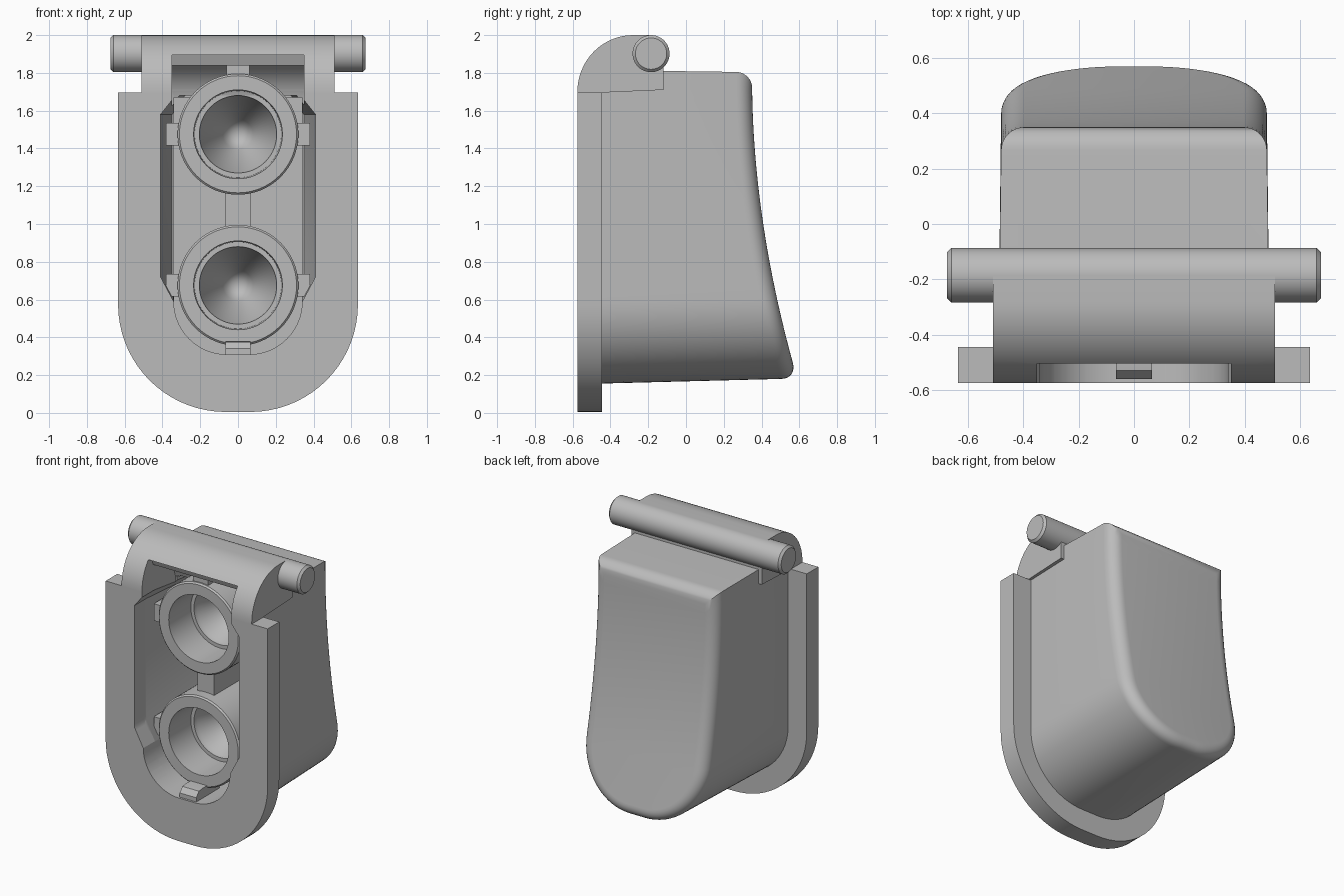
import bpy, bmesh, math
from math import sin, cos, pi

if "Cube" in bpy.data.objects:
    bpy.data.objects.remove(bpy.data.objects["Cube"])

grey = bpy.data.materials.new("plain grey")
grey.use_nodes = True
grey.diffuse_color = (0.5, 0.5, 0.5, 1)
grey.node_tree.nodes["Principled BSDF"].inputs["Base Color"].default_value = (0.5, 0.5, 0.5, 1)


def finish(name, bm, smooth=True):
    bmesh.ops.recalc_face_normals(bm, faces=bm.faces)
    mesh = bpy.data.meshes.new(name)
    bm.to_mesh(mesh)
    bm.free()
    mesh.materials.append(grey)
    obj = bpy.data.objects.new(name, mesh)
    bpy.context.collection.objects.link(obj)
    if smooth:
        shade(obj)
    return obj


def shade(obj):
    bpy.ops.object.select_all(action='DESELECT')
    obj.select_set(True)
    bpy.context.view_layer.objects.active = obj
    bpy.ops.object.shade_smooth_by_angle(angle=math.radians(30))


def loft(name, rings, strips=False):
    """Skin closed rings of equal length and cap both ends."""
    bm = bmesh.new()
    loops = [[bm.verts.new(p) for p in ring] for ring in rings]
    n = len(loops[0])
    for a, b in zip(loops, loops[1:]):
        for i in range(n):
            j = (i + 1) % n
            bm.faces.new((a[i], a[j], b[j], b[i]))
    for loop in (loops[0], loops[-1]):
        if strips:
            for i in range(n // 2 - 1):
                bm.faces.new((loop[i], loop[i + 1], loop[n - 2 - i], loop[n - 1 - i]))
        else:
            bm.faces.new(loop)
    return finish(name, bm)


def box(name, x, y, z):
    return loft(name, [[(a, y[0], z[0]), (a, y[1], z[0]), (a, y[1], z[1]), (a, y[0], z[1])] for a in x])


def side_prism(name, profile, half):
    return loft(name, [[(x, y, z) for y, z in profile] for x in (-half, half)])


def arch(w, r, bottom, top, steps=18):
    """U-shaped outline in x and z, mirrored about x = 0."""
    half = [(-w, top + (bottom + r - top) * i / steps) for i in range(steps)]
    half += [(r - w - r * cos(a), bottom + r - r * sin(a))
             for a in (pi / 2 * i / steps for i in range(steps + 1))]
    return half + [(-x, z) for x, z in reversed(half)]


def arch_prism(name, outline, y0, y1):
    return loft(name, [[(x, y, z) for x, z in outline] for y in (y0, y1)], True)


def lathe(name, profile, z, segments=64):
    """Turn (radius, y) points about an axis along y."""
    bm = bmesh.new()
    verts = [bm.verts.new((r, y, z)) for r, y in profile]
    edges = [bm.edges.new(pair) for pair in zip(verts, verts[1:])]
    bmesh.ops.spin(bm, geom=verts + edges, cent=(0, 0, z), axis=(0, 1, 0),
                   angle=2 * pi, steps=segments)
    bmesh.ops.remove_doubles(bm, verts=bm.verts, dist=0.0005)
    return finish(name, bm)


def back_y(z):
    return 0.35 + 0.22 * (max(0, 1.75 - z) / 1.5) ** 1.9


# Front flange
flange = arch_prism("front_flange", arch(0.635, 0.57, 0.005, 1.695), -0.575, -0.445)

# Housing with a hollow sloping back and a rounded rear edge
fillet = 0.085
rings = [[(x, -0.46, z) for x, z in arch(0.49, 0.425, 0.155, 1.815)]]
for i in range(9):
    a = pi / 2 * i / 8
    d = fillet * (1 - cos(a))
    rings.append([(x, back_y(z) - fillet * (1 - sin(a)), z)
                  for x, z in arch(0.48 - d, 0.42 - d, 0.18 + d, 1.805 - d)])
housing = loft("housing", rings, True)

# Curved hinge hood
curve = [(-0.28 - 0.295 * cos(a), 1.7 + 0.3 * sin(a)) for a in (pi / 2 * i / 16 for i in range(17))]
hood = side_prism("hinge_hood", [(-0.575, 1.69)] + curve + [(-0.185, 2.0), (-0.12, 1.95), (-0.12, 1.71)], 0.51)

# Cutters for the open front cavity
cutters = [
    arch_prism("cavity_cutter", arch(0.34, 0.28, 0.31, 1.67), -0.7, 0.22),
    side_prism("hood_cutter", [(-0.7, 1.5), (-0.7, 1.895), (-0.47, 1.895), (-0.45, 1.84), (-0.33, 1.84),
                               (-0.27, 1.8), (-0.22, 1.73), (-0.2, 1.66), (-0.2, 1.5)], 0.35),
]
right = [(0.33, 0.57), (0.41, 0.72), (0.41, 1.58), (0.33, 1.68)]
pocket = right + [(-x, z) for x, z in reversed(right)]
cutters.append(loft("pocket_cutter", [[(x * s, y, z) for x, z in pocket] for y, s in ((-0.7, 1), (-0.44, 1), (0.15, 0.85))]))

for part in (flange, housing, hood):
    for cutter in cutters:
        mod = part.modifiers.new("cut", 'BOOLEAN')
        mod.operation = 'DIFFERENCE'
        mod.solver = 'EXACT'
        mod.object = cutter
        bpy.context.view_layer.objects.active = part
        bpy.ops.object.modifier_apply(modifier=mod.name)
    shade(part)
for cutter in cutters:
    bpy.data.objects.remove(cutter)

# Hinge pin with softened ends
pin_ring = [(0.0, 0.66), (0.083, 0.66), (0.098, 0.645)]
pin_profile = [(r, -x - 0.015) for r, x in pin_ring] + [(r, x + 0.015) for r, x in reversed(pin_ring)]
pin = lathe("hinge_pin", pin_profile, 0)
pin.rotation_euler = (0, 0, pi / 2)
pin.location = (0, -0.185, 1.902)

# Two round sockets with conical bottoms, each held by side ribs
socket = [(0.32, 0.28), (0.32, -0.43), (0.31, -0.44), (0.235, -0.44), (0.23, -0.2), (0.205, -0.2),
          (0.2, -0.17), (0.08, 0.05), (0.06, 0.085), (0.03, 0.105), (0, 0.11)]
for label, z in (("upper", 1.475), ("lower", 0.675)):
    lathe(label + "_socket", socket, z)
    for side, s in (("left", 1), ("right", -1)):
        box(f"{label}_{side}_rib", (0.3 * s, 0.38 * s), (-0.4, 0.2), (z - 0.06, z + 0.06))

# Centre webs and bottom catch
box("middle_web", (-0.065, 0.065), (-0.36, 0.25), (0.97, 1.18))
box("top_web", (-0.06, 0.06), (-0.42, -0.18), (1.77, 1.85))
side_prism("bottom_catch", [(-0.56, 0.29), (-0.56, 0.34), (-0.53, 0.375), (-0.49, 0.38), (-0.3, 0.38), (-0.3, 0.29)], 0.065)
